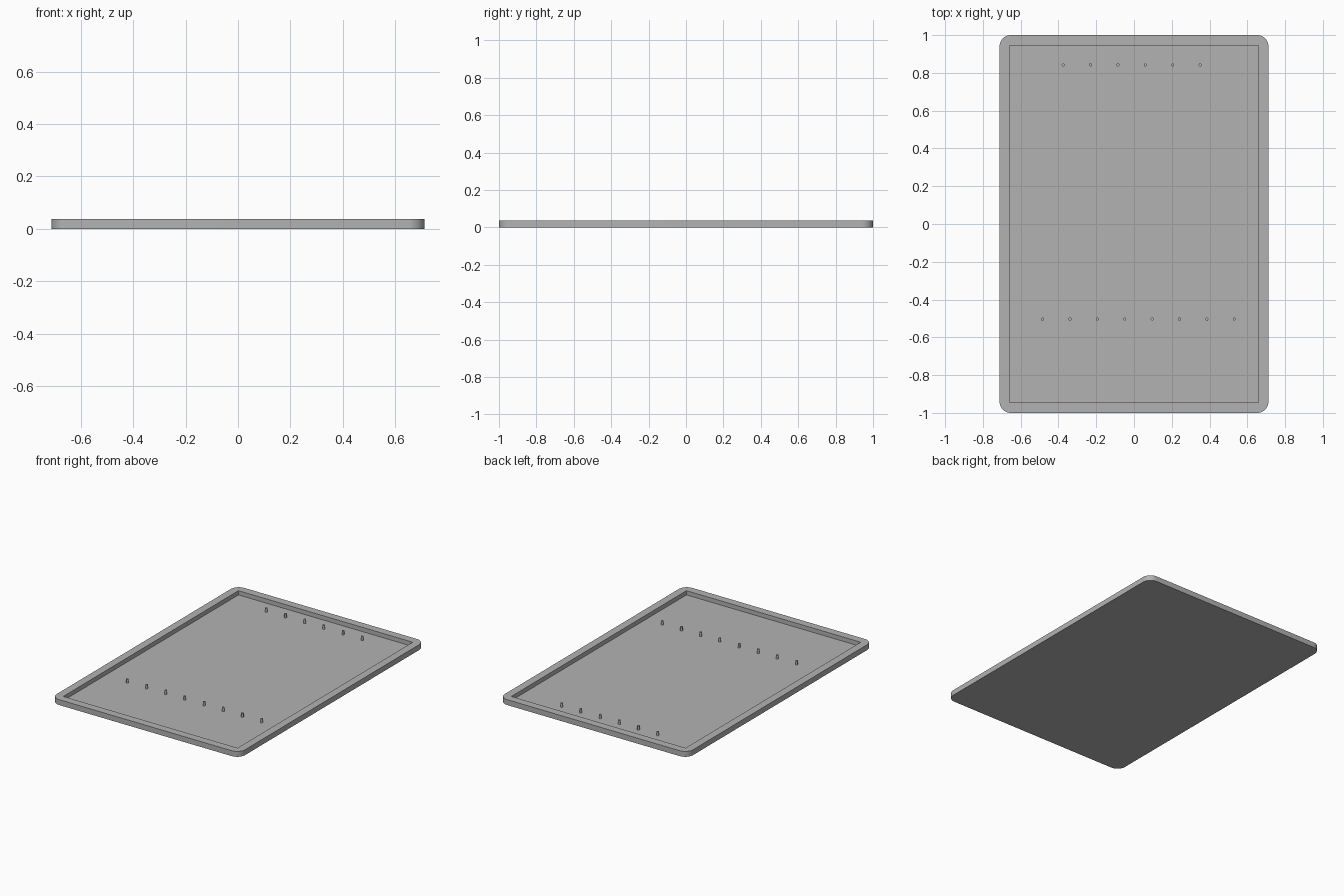
import bpy
import bmesh
from mathutils import Matrix

cube = bpy.data.objects.get("Cube")
if cube:
    bpy.data.objects.remove(cube, do_unlink=True)

HEIGHT, FLOOR, PEG_TOP = 0.037, 0.008, 0.035
PITCH = 0.145

grey = bpy.data.materials.new("matte_grey")
grey.use_nodes = True
colour = (0.45, 0.45, 0.45, 1)
grey.diffuse_color = colour
grey.node_tree.nodes["Principled BSDF"].inputs["Base Color"].default_value = colour


def make_object(name, bm):
    mesh = bpy.data.meshes.new(name)
    bm.to_mesh(mesh)
    bm.free()
    mesh.materials.append(grey)
    obj = bpy.data.objects.new(name, mesh)
    bpy.context.collection.objects.link(obj)
    return obj


def make_box(name, half_x, half_y, z0, z1, radius=0):
    bm = bmesh.new()
    bmesh.ops.create_cube(bm, size=1, matrix=Matrix.Translation((0, 0, (z0 + z1) / 2))
                          @ Matrix.Diagonal((2 * half_x, 2 * half_y, z1 - z0, 1)))
    if radius:
        upright = [e for e in bm.edges if abs(e.verts[0].co.z - e.verts[1].co.z) > 0.001]
        bmesh.ops.bevel(bm, geom=upright, offset=radius, segments=12,
                        profile=0.5, affect='EDGES')
    return make_object(name, bm)


def smooth(obj):
    bpy.ops.object.select_all(action='DESELECT')
    obj.select_set(True)
    bpy.context.view_layer.objects.active = obj
    bpy.ops.object.shade_smooth_by_angle(angle=0.6)


# Shallow tray: rounded slab with a square-cornered recess
tray = make_box("tray", 0.712, 1.0, 0, HEIGHT, radius=0.06)
cutter = make_box("recess_cutter", 0.659, 0.946, FLOOR, HEIGHT + 0.1)
cutter.hide_render = True
cut = tray.modifiers.new("recess", 'BOOLEAN')
cut.operation = 'DIFFERENCE'
cut.solver = 'EXACT'
cut.object = cutter
bpy.context.view_layer.objects.active = tray
bpy.ops.object.modifier_apply(modifier=cut.name)
bpy.data.objects.remove(cutter, do_unlink=True)
smooth(tray)

# Two rows of small locating pegs
for name, count, start_x, y in (("back_pegs", 6, -0.375, 0.842),
                                ("front_pegs", 8, -0.484, -0.503)):
    bm = bmesh.new()
    for i in range(count):
        bmesh.ops.create_cone(
            bm, cap_ends=True, segments=20, radius1=0.008, radius2=0.008,
            depth=PEG_TOP - FLOOR + 0.002,
            matrix=Matrix.Translation((start_x + i * PITCH, y, (PEG_TOP + FLOOR - 0.002) / 2)))
    smooth(make_object(name, bm))
